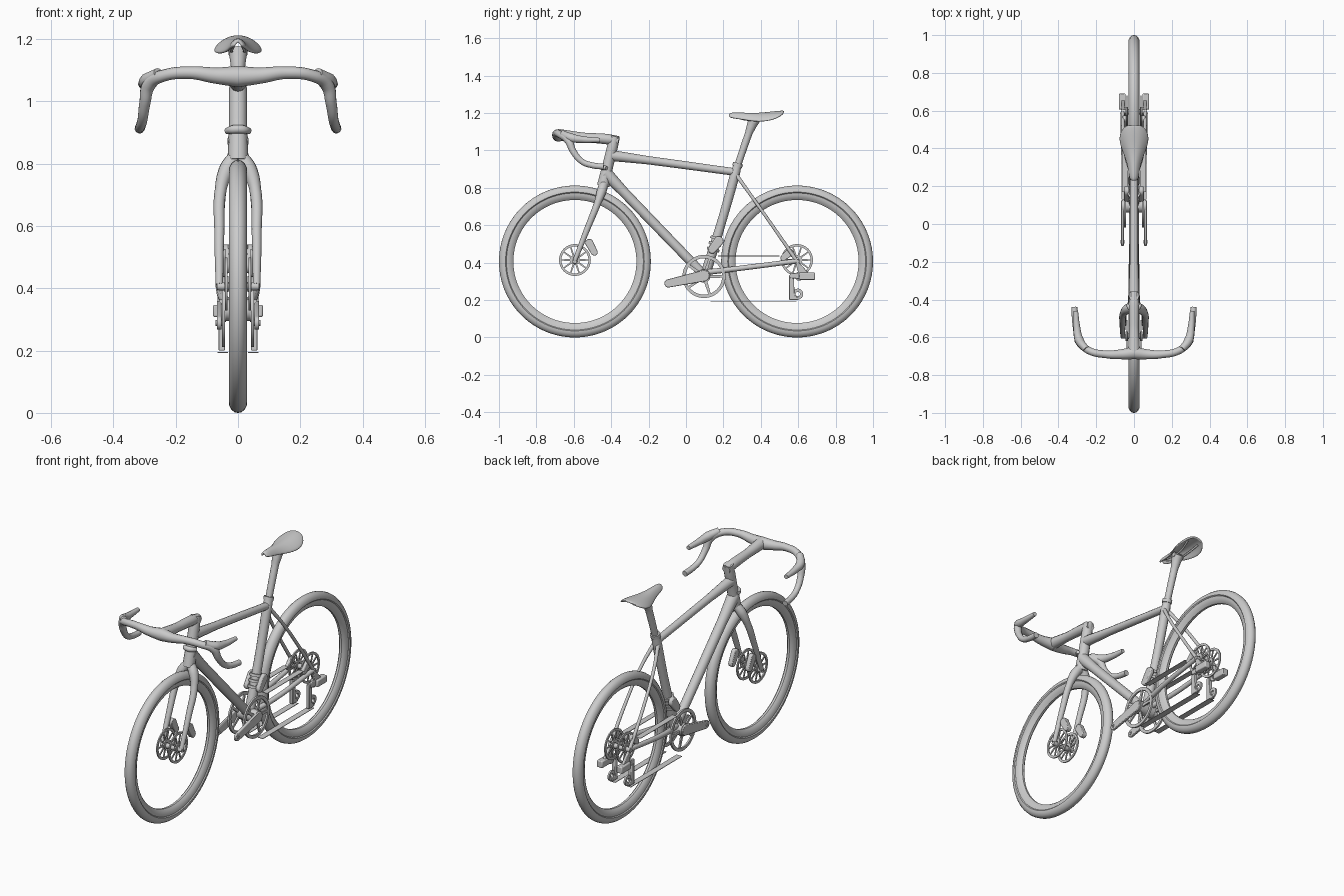
import bpy, bmesh
from math import sin, cos, pi, radians

if "Cube" in bpy.data.objects:
    bpy.data.objects.remove(bpy.data.objects["Cube"])


def finish(name, bm, mirror=False, angle=40):
    bmesh.ops.recalc_face_normals(bm, faces=bm.faces)
    me = bpy.data.meshes.new(name)
    bm.to_mesh(me)
    bm.free()
    ob = bpy.data.objects.new(name, me)
    bpy.context.collection.objects.link(ob)
    return style(ob, mirror, angle)


def style(ob, mirror, angle=40):
    bpy.ops.object.select_all(action='DESELECT')
    ob.select_set(True)
    bpy.context.view_layer.objects.active = ob
    bpy.ops.object.shade_smooth_by_angle(angle=radians(angle))
    if mirror:
        ob.modifiers.new("Mirror", 'MIRROR')
    return ob


def tube(name, pts, mirror=False, smooth=True):
    """Round tube through (x, y, z, radius) points."""
    cu = bpy.data.curves.new(name, 'CURVE')
    cu.dimensions = '3D'
    cu.bevel_depth = 1.0
    cu.bevel_resolution = 4
    cu.resolution_u = 8
    cu.use_fill_caps = True
    sp = cu.splines.new('BEZIER')
    sp.bezier_points.add(len(pts) - 1)
    for bp, (x, y, z, r) in zip(sp.bezier_points, pts):
        bp.co = (x, y, z)
        bp.radius = r
        bp.handle_left_type = bp.handle_right_type = 'AUTO' if smooth else 'VECTOR'
    ob = bpy.data.objects.new(name, cu)
    bpy.context.collection.objects.link(ob)
    bpy.ops.object.select_all(action='DESELECT')
    ob.select_set(True)
    bpy.context.view_layer.objects.active = ob
    bpy.ops.object.convert(target='MESH')
    return style(bpy.context.object, mirror)


def add_lathe(bm, y, z, profile, seg=64):
    """Closed (radius, x) profile spun about an x-parallel axis."""
    rings = []
    for i in range(seg):
        a = 2 * pi * i / seg
        rings.append([bm.verts.new((x, y + r * cos(a), z + r * sin(a))) for r, x in profile])
    n = len(profile)
    for i in range(seg):
        p, q = rings[i], rings[(i + 1) % seg]
        for j in range(n):
            k = (j + 1) % n
            bm.faces.new((p[j], p[k], q[k], q[j]))


def add_plate(bm, pts, x0, x1):
    """(y, z) outline extruded between x0 and x1."""
    f = bm.faces.new([bm.verts.new((x0, y, z)) for y, z in pts])
    g = bmesh.ops.extrude_face_region(bm, geom=[f])
    vs = [v for v in g['geom'] if isinstance(v, bmesh.types.BMVert)]
    bmesh.ops.translate(bm, verts=vs, vec=(x1 - x0, 0, 0))


def ring_profile(r0, r1, x0, x1):
    return [(r0, x0), (r1, x0), (r1, x1), (r0, x1)]


def lathe(name, y, z, profile, mirror=False, seg=64):
    bm = bmesh.new()
    add_lathe(bm, y, z, profile, seg)
    return finish(name, bm, mirror)


def plate(name, pts, x0, x1, mirror=True, bevel=0.003):
    bm = bmesh.new()
    add_plate(bm, pts, x0, x1)
    ob = finish(name, bm, mirror)
    if bevel:
        m = ob.modifiers.new("Bevel", 'BEVEL')
        m.width, m.segments = bevel, 2
    return ob


def spoked_ring(name, y, z, R, rin, hub, n, x0, x1, w):
    bm = bmesh.new()
    add_lathe(bm, y, z, ring_profile(rin, R, x0, x1), 48)
    add_lathe(bm, y, z, ring_profile(hub * .4, hub, x0 - .003, x1 + .003), 24)
    for i in range(n):
        a = 2 * pi * i / n
        c, s = cos(a), sin(a)
        box = [(hub * .8, -w), (rin + .003, -w * .7), (rin + .003, w * .7), (hub * .8, w)]
        add_plate(bm, [(y + u * c - v * s, z + u * s + v * c) for u, v in box],
                  x0 + .001, x1 - .001)
    return finish(name, bm, True)


def capsule(y0, z0, r0, y1, z1, r1, n=8):
    """Outline of a rounded bar running towards -y (end 1)."""
    from math import atan2
    a = atan2(z1 - z0, y1 - y0)
    out = []
    for (y, z, r, st) in ((y1, z1, r1, a - pi / 2), (y0, z0, r0, a + pi / 2)):
        out += [(y + r * cos(st + pi * i / n), z + r * sin(st + pi * i / n)) for i in range(n + 1)]
    return out


def box_outline(y0, y1, z0, z1):
    return [(y0, z0), (y1, z0), (y1, z1), (y0, z1)]


# Wheels: tyre, deep rim, hub and spoked brake discs
half_tyre = [(.406, 0), (.404, .011), (.396, .021), (.383, .028), (.371, .029), (.366, .024)]
half_rim = [(.372, .024), (.355, .023), (.338, .015), (.329, .006)]
WZ = .406
for tag, wy in (("front", -.594), ("rear", .594)):
    lathe(tag + "_tyre", wy, WZ, half_tyre + [(r, -x) for r, x in half_tyre[:0:-1]], seg=96)
    lathe(tag + "_rim", wy, WZ, half_rim + [(r, -x) for r, x in half_rim[::-1]], seg=96)
    lathe(tag + "_hub", wy, WZ, [(.001, -.068), (.012, -.068), (.014, -.02), (.014, .02),
                                 (.012, .068), (.001, .068)], seg=24)
    spoked_ring(tag + "_disc", wy, WZ + .008, .085, .072, .026, 10, .034, .041, .005)

# Frame tubes
tube("head_tube", [(0, -.38, 1.075, .027), (0, -.393, 1.02, .029), (0, -.415, .93, .029),
                   (0, -.443, .81, .033)])
tube("top_tube", [(0, -.395, .972, .029), (0, -.2, .947, .022), (0, .272, .883, .020)])
tube("down_tube", [(0, -.43, .88, .034), (0, -.33, .775, .027), (0, .095, .335, .025)])
tube("seat_tube", [(0, .275, .92, .022), (0, .26, .865, .026), (0, .2, .65, .024),
                   (0, .105, .34, .027)])
tube("seat_clamp", [(0, .273, .912, .027), (0, .279, .932, .027)], smooth=False)
tube("seat_post", [(0, .27, .9, .018), (0, .335, 1.09, .020), (0, .352, 1.135, .026),
                   (0, .365, 1.165, .032)])
tube("seat_stay", [(.012, .268, .87, .011), (.038, .34, .77, .009), (.055, .46, .6, .009),
                   (.06, .59, .412, .010)], True)
tube("chain_stay", [(.022, .12, .35, .015), (.045, .25, .365, .014), (.06, .59, .408, .013)], True)
lathe("bottom_bracket", .096, .33, [(.001, -.06), (.034, -.06), (.036, 0), (.034, .06), (.001, .06)], seg=32)

# Fork with calipers and a small bump at the front of the head tube
tube("fork_blade", [(.006, -.437, .825, .024), (.034, -.45, .785, .026), (.055, -.472, .72, .019),
                    (.06, -.53, .575, .016), (.06, -.594, .412, .012)], True)
plate("front_caliper", capsule(-.517, .505, .022, -.49, .455, .018), .04, .066)
tube("head_collar", [(-.036, -.425, .905, .010), (-.015, -.447, .91, .014),
                     (.015, -.447, .91, .014), (.036, -.425, .905, .010)])

# Stem and drop handlebar
tube("stem", [(0, -.36, 1.052, .024), (0, -.42, 1.06, .028), (0, -.55, 1.07, .025),
              (0, -.68, 1.082, .032)])
tube("handlebar", [(0, -.682, 1.08, .034), (.07, -.69, 1.083, .026), (.15, -.69, 1.092, .020),
                   (.235, -.672, 1.084, .019), (.285, -.63, 1.055, .022), (.299, -.603, .995, .018),
                   (.307, -.555, .94, .016), (.313, -.50, .92, .016), (.316, -.44, .913, .016)], True)
tube("brake_hood", [(.255, -.662, 1.09, .018), (.29, -.615, 1.068, .024), (.302, -.55, 1.058, .018),
                    (.308, -.46, 1.055, .012)], True)

# Saddle: lofted shell (y, half width, top height, side drop)
sections = [(.228, .018, 1.198, .018), (.25, .030, 1.204, .030), (.31, .036, 1.202, .036),
            (.37, .058, 1.200, .044), (.43, .082, 1.205, .046), (.48, .080, 1.211, .038),
            (.515, .055, 1.213, .018), (.525, .03, 1.212, .008)]
bm = bmesh.new()
rows = []
for y, w, z, d in sections:
    rows.append([bm.verts.new((w * u / 4, y, z - d * abs(u / 4) ** 2.2)) for u in range(-4, 5)])
for p, q in zip(rows, rows[1:]):
    for j in range(8):
        bm.faces.new((p[j], p[j + 1], q[j + 1], q[j]))
seat = finish("seat", bm, angle=60)
m = seat.modifiers.new("Solidify", 'SOLIDIFY')
m.thickness, m.offset = .012, -1 if seat.data.polygons[0].normal.z > 0 else 1
m = seat.modifiers.new("Subsurf", 'SUBSURF')
m.levels = m.render_levels = 2
tube("seat_rail", [(.012, .25, 1.185, .005), (.02, .31, 1.166, .005), (.022, .41, 1.163, .005),
                   (.035, .49, 1.188, .005)], True)
tube("seat_clamp_head", [(-.03, .365, 1.163, .014), (.03, .365, 1.163, .014)], smooth=False)

# Cranks, chain rings and chain strips
spoked_ring("chain_ring", .096, .326, .115, .097, .034, 5, .042, .052, .009)
plate("crank_arm", capsule(.096, .33, .03, -.094, .289, .022), .053, .068)
lathe("pedal_axle", -.094, .289, ring_profile(.005, .010, .050, .072), True, 20)
plate("chain_upper", box_outline(.17, .5, .434, .437), .032, .064, bevel=0)
plate("chain_lower", box_outline(.13, .59, .192, .195), .032, .066, bevel=0)

# Front derailleur clamped to the seat tube
plate("front_derailleur", capsule(.175, .515, .026, .14, .47, .022), .026, .05, bevel=.006)
for i in range(3):
    z = .47 + .03 * i
    y = .105 + (z - .34) * .31
    tube("derailleur_band_%d" % i, [(0, y - .002, z - .007, .034), (0, y + .002, z + .007, .034)], smooth=False)

# Rear derailleurs: body, link, cage and pulley
plate("derailleur_body", box_outline(.605, .69, .308, .347), .044, .080, bevel=.005)
plate("derailleur_link", [(.555, .318), (.61, .312), (.66, .34), (.605, .40), (.585, .40), (.6, .345), (.555, .342)],
      .05, .066)
plate("derailleur_cage", [(.552, .2), (.60, .2), (.60, .212), (.580, .225), (.577, .335), (.552, .335)], .042, .062)
lathe("upper_pulley", .605, .327, ring_profile(.008, .024, .046, .056), True, 24)
lathe("lower_pulley", .598, .232, ring_profile(.012, .029, .046, .056), True, 24)
plate("rear_caliper", capsule(.555, .455, .02, .52, .425, .016), .04, .06)
